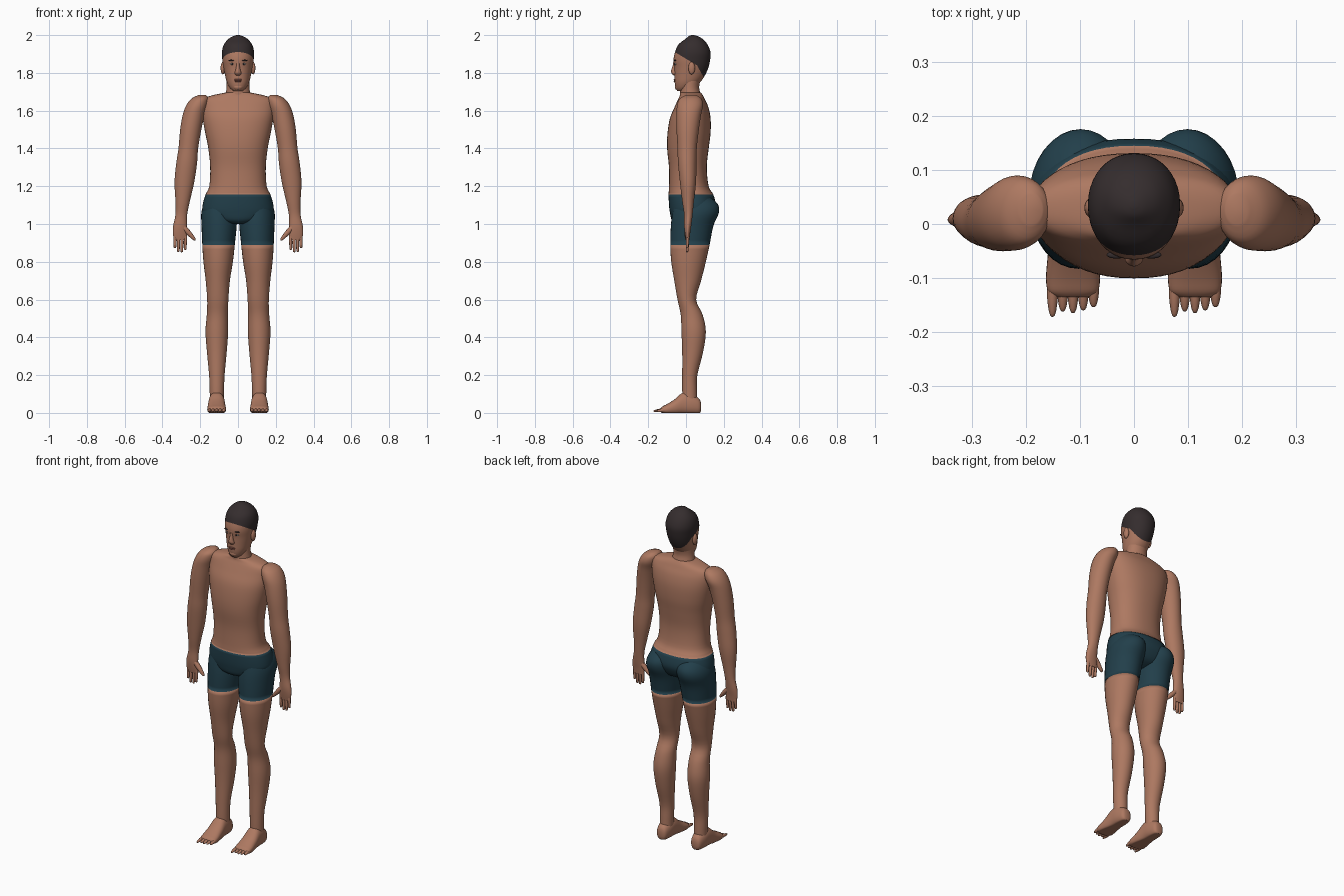
import bpy, bmesh
from math import sin, cos, pi, radians, copysign
from mathutils import Matrix, Vector

if "Cube" in bpy.data.objects:
    bpy.data.objects.remove(bpy.data.objects["Cube"])


def material(name, color):
    mat = bpy.data.materials.new(name)
    mat.use_nodes = True
    mat.diffuse_color = (*color, 1)
    mat.node_tree.nodes["Principled BSDF"].inputs["Base Color"].default_value = (*color, 1)
    return mat


skin = material("skin", (0.42, 0.19, 0.12))
shorts = material("teal shorts", (0.016, 0.05, 0.07))
hair = material("dark hair", (0.035, 0.026, 0.027))
lip = material("lips", (0.3, 0.11, 0.08))
white = material("eye white", (0.5, 0.45, 0.42))


def finish(name, bm, mat):
    mesh = bpy.data.meshes.new(name)
    bmesh.ops.recalc_face_normals(bm, faces=bm.faces)
    bm.to_mesh(mesh)
    bm.free()
    obj = bpy.data.objects.new(name, mesh)
    bpy.context.collection.objects.link(obj)
    mesh.materials.append(mat)
    bpy.ops.object.select_all(action='DESELECT')
    obj.select_set(True)
    bpy.context.view_layer.objects.active = obj
    bpy.ops.object.shade_smooth_by_angle(angle=radians(60))
    return obj


def spline(rings, steps):
    """Smoothly interpolate every ring value along the list."""
    out = []
    for i in range(len(rings) - 1):
        a, b, c, d = (rings[min(max(i + k, 0), len(rings) - 1)] for k in (-1, 0, 1, 2))
        for s in range(steps):
            t = s / steps
            out.append([q + t / 2 * (r - p + t * (2 * p - 5 * q + 4 * r - u
                        + t * (3 * (q - r) + u - p))) for p, q, r, u in zip(a, b, c, d)])
    return out + [list(rings[-1])]


def loft(name, rings, mat=skin, side=1, sides=32, steps=4, power=2, matrix=Matrix(), floor=False):
    """Rings are (height, centre x, half width, front y, back y)."""
    bm = bmesh.new()
    loops = []
    for z, cx, rx, y0, y1 in spline(rings, steps):
        loop = []
        for k in range(sides):
            c, s = cos(2 * pi * k / sides), sin(2 * pi * k / sides)
            x = side * cx + rx * copysign(abs(c) ** (2 / power), c)
            y = (y0 + y1) / 2 + (y1 - y0) / 2 * copysign(abs(s) ** (2 / power), s)
            co = matrix @ Vector((x, y, z))
            if floor:
                co.z = max(co.z, 0)
            loop.append(bm.verts.new(co))
        loops.append(loop)
    for low, high in zip(loops, loops[1:]):
        for k in range(sides):
            n = (k + 1) % sides
            bm.faces.new((low[k], low[n], high[n], high[k]))
    bm.faces.new(loops[0][::-1])
    bm.faces.new(loops[-1])
    return finish(name, bm, mat)


def paint(obj, mat, cuts, rule):
    """Cut along planes (point, normal), then colour the faces that pass the rule."""
    bm = bmesh.new()
    bm.from_mesh(obj.data)
    for point, normal in cuts:
        bmesh.ops.bisect_plane(bm, geom=bm.verts[:] + bm.edges[:] + bm.faces[:],
                               plane_co=point, plane_no=normal)
    obj.data.materials.append(mat)
    for face in bm.faces:
        if rule(face.calc_center_median()):
            face.material_index = 1
    bm.to_mesh(obj.data)
    bm.free()


def digit(name, start, end, radius, tip):
    """Tapered finger or toe between two points."""
    start, end = Vector(start), Vector(end)
    axis = end - start
    turn = axis.to_track_quat('Z', 'Y').to_matrix().to_4x4()
    shape = [(0, radius), (0.4, radius), (0.8, (radius + tip) / 2), (0.96, tip), (1, tip / 4)]
    loft(name, [(t * axis.length, 0, r, -r, r) for t, r in shape], sides=10, steps=2,
         matrix=Matrix.Translation(start) @ turn)


def blob(name, place, size, mat=skin):
    bm = bmesh.new()
    bmesh.ops.create_uvsphere(bm, u_segments=16, v_segments=10, radius=1,
                              matrix=Matrix.Translation(place) @ Matrix.Diagonal((*size, 1)))
    return finish(name, bm, mat)


# Torso with the upper part of the shorts
WAIST, HEM = 1.155, 0.89
torso = loft("torso", [
    (1, 0, .04, -.05, .07), (1.02, 0, .13, -.075, .12), (1.06, 0, .183, -.085, .148),
    (1.1, 0, .187, -.09, .158), (1.155, 0, .172, -.092, .145), (1.2, 0, .152, -.09, .12),
    (1.3, 0, .147, -.09, .11), (1.4, 0, .157, -.1, .12), (1.48, 0, .173, -.098, .13),
    (1.56, 0, .187, -.085, .13), (1.62, 0, .192, -.06, .118), (1.66, 0, .185, -.042, .1),
    (1.68, 0, .14, -.033, .09), (1.695, 0, .07, -.03, .08)], sides=48, power=2.25)
paint(torso, shorts, [((0, 0, WAIST), (0, 0, 1))], lambda c: c.z < WAIST)

# Neck
loft("neck", [(1.65, 0, .075, -.03, .085), (1.69, 0, .065, -.032, .076),
              (1.73, 0, .06, -.03, .07), (1.79, 0, .06, -.03, .085)])

# Head, with the hairline cut across the forehead and behind the ears
head = loft("head", [
    (1.703, 0, .022, -.045, -.01), (1.72, 0, .043, -.055, .04), (1.75, 0, .059, -.06, .075),
    (1.79, 0, .069, -.061, .102), (1.83, 0, .077, -.062, .119), (1.87, 0, .083, -.066, .128),
    (1.91, 0, .085, -.058, .13), (1.95, 0, .075, -.04, .114), (1.98, 0, .05, -.003, .088),
    (1.995, 0, .024, .015, .06), (2, 0, .006, .03, .042)], sides=40, power=2.1)
front_z, front_slope, back_z, back_slope, nape = 1.875, -0.6, 1.945, -1.8, 1.765
paint(head, hair,
      [((0, 0, front_z), (0, -front_slope, 1)), ((0, 0, back_z), (0, -back_slope, 1)),
       ((0, 0, nape), (0, 0, 1))],
      lambda c: c.z > front_z + front_slope * c.y
      or (c.z > nape and c.z > back_z + back_slope * c.y))

# Face
loft("nose", [(1.785, 0, .01, -.064, -.045), (1.798, 0, .018, -.077, -.045),
              (1.815, 0, .013, -.078, -.045), (1.84, 0, .009, -.07, -.045),
              (1.866, 0, .009, -.066, -.045)], sides=16)
blob("upper_lip", (0, -.058, 1.764), (.022, .007, .005), lip)
blob("lower_lip", (0, -.058, 1.756), (.019, .007, .005), lip)
blob("chin", (0, -.045, 1.725), (.025, .014, .016))

for side, label in ((1, "left"), (-1, "right")):
    blob(label + "_ear", (side * .08, .03, 1.825), (.012, .018, .033))
    blob(label + "_eye", (side * .03, -.055, 1.847), (.013, .006, .005), white)
    blob(label + "_iris", (side * .03, -.059, 1.847), (.005, .004, .005), hair)
    blob(label + "_eyebrow", (side * .032, -.057, 1.866), (.019, .007, .004), hair)

    # Arm and palm
    loft(label + "_arm", [
        (.915, .305, .033, 0, .018), (.95, .307, .038, -.006, .022),
        (.99, .307, .036, -.01, .028), (1.05, .3, .031, -.01, .035),
        (1.12, .293, .038, -.02, .042), (1.22, .284, .052, -.032, .053),
        (1.32, .272, .055, -.042, .055), (1.4, .263, .052, -.045, .057),
        (1.5, .25, .056, -.05, .068), (1.58, .234, .058, -.05, .08),
        (1.63, .216, .057, -.047, .09), (1.665, .2, .045, -.032, .08),
        (1.682, .19, .02, 0, .055)], side=side)
    for i, bottom in enumerate((.862, .85, .852, .872)):
        x = .278 + .018 * i
        digit(f"{label}_finger_{i + 1}", (side * x, .009, .935),
              (side * (x + .002), .006, bottom), .0085, .006)
    digit(label + "_thumb", (side * .29, .008, .985), (side * .226, .003, .914), .014, .006)

    # Leg with the lower part of the shorts
    leg = loft(label + "_leg", [
        (.04, .112, .036, -.018, .06), (.12, .112, .038, -.02, .058),
        (.2, .112, .041, -.02, .06), (.32, .112, .052, -.02, .09),
        (.43, .112, .06, -.024, .105), (.52, .109, .056, -.028, .088),
        (.6, .107, .056, -.045, .054), (.7, .107, .064, -.062, .08),
        (.8, .105, .078, -.078, .105), (.89, .103, .086, -.083, .125),
        (.99, .1, .093, -.08, .145), (1.06, .1, .094, -.072, .174),
        (1.11, .095, .082, -.06, .165), (1.16, .09, .05, -.02, .1)], side=side)
    paint(leg, shorts, [((0, 0, HEM), (0, 0, 1))], lambda c: c.z > HEM)

    # Foot, lofted from heel to ball, and toes
    loft(label + "_foot", [
        (-.08, .113, .015, .015, .05), (-.07, .113, .03, -.005, .075),
        (-.03, .113, .04, -.01, .1), (.015, .113, .043, -.01, .108),
        (.06, .113, .047, -.012, .072), (.1, .113, .05, -.01, .047),
        (.125, .113, .046, -.002, .034), (.135, .113, .03, .006, .024)],
        side=side, power=2.3, floor=True, matrix=Matrix.Rotation(pi / 2, 4, 'X'))
    for i, tip_y in enumerate((-.172, -.162, -.165, -.16, -.154)):
        x = side * .113 + .019 * (i - 2)
        digit(f"{label}_toe_{i + 1}", (x, -.112, .016), (x, tip_y, .009), .01, .004)
